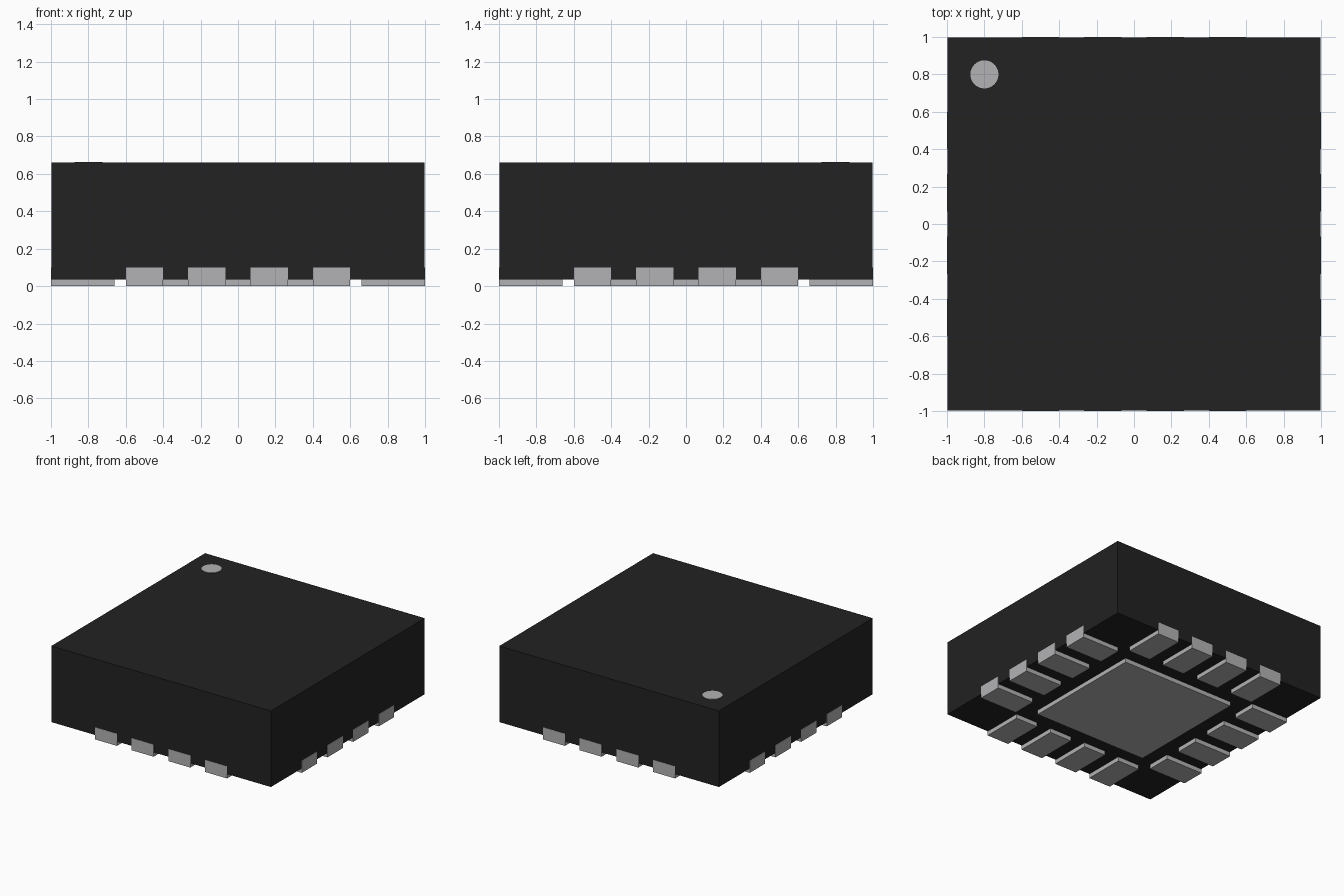
import bpy
import math

if "Cube" in bpy.data.objects:
    bpy.data.objects.remove(bpy.data.objects["Cube"], do_unlink=True)


def make_material(name, color):
    mat = bpy.data.materials.new(name)
    mat.use_nodes = True
    mat.diffuse_color = (*color, 1)
    mat.node_tree.nodes["Principled BSDF"].inputs["Base Color"].default_value = (*color, 1)
    return mat


black_plastic = make_material("black plastic", (0.016, 0.016, 0.016))
bare_metal = make_material("bare metal", (0.45, 0.45, 0.46))


def box(name, low, high, mat):
    center = [(a + b) / 2 for a, b in zip(low, high)]
    bpy.ops.mesh.primitive_cube_add(size=1, location=center)
    obj = bpy.context.object
    obj.name = name
    obj.scale = [b - a for a, b in zip(low, high)]
    bpy.ops.object.transform_apply(location=True, rotation=False, scale=True)
    obj.data.materials.append(mat)
    return obj


TOP = 0.66
STANDOFF = 0.035
EDGE = 0.998      # body sits just inside the contact faces
PITCH = 1 / 3

# Moulded body
box("body", (-EDGE, -EDGE, STANDOFF), (EDGE, EDGE, TOP), black_plastic)

# Central heat pad underneath
box("heat_pad", (-0.515, -0.515, 0), (0.515, 0.515, STANDOFF + 0.01), bare_metal)

# Four contacts on each of the four sides
for turn, side in enumerate(("front", "left", "back", "right")):
    for i in range(4):
        x = (i - 1.5) * PITCH
        contact = box(f"{side}_contact_{i + 1}", (x - 0.1, -1, 0), (x + 0.1, -0.66, 0.1), bare_metal)
        contact.rotation_euler.z = turn * math.pi / 2

# Round orientation mark on the top
bpy.ops.mesh.primitive_cylinder_add(vertices=48, radius=0.075, depth=0.006, location=(-0.8, 0.8, TOP))
mark = bpy.context.object
mark.name = "orientation_mark"
mark.data.materials.append(bare_metal)
bpy.ops.object.shade_smooth_by_angle()
